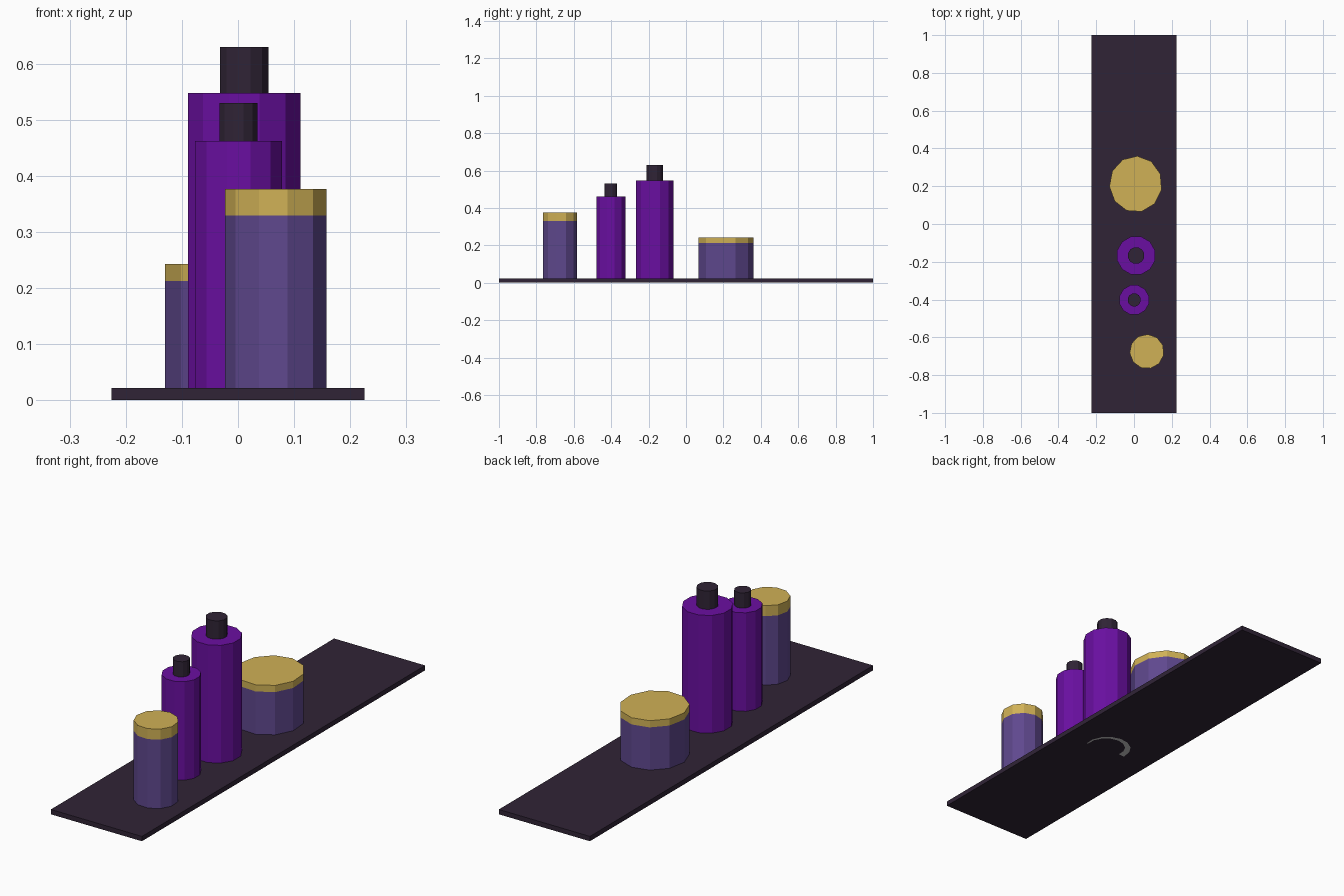
import bpy, bmesh, math

if "Cube" in bpy.data.objects:
    bpy.data.objects.remove(bpy.data.objects["Cube"])


def material(name, rgb):
    """Flat colour from 0-255 sRGB values."""
    lin = [((c / 255 + 0.055) / 1.055) ** 2.4 if c > 10 else c / 255 / 12.92 for c in rgb]
    m = bpy.data.materials.new(name)
    m.diffuse_color = (*lin, 1)
    m.use_nodes = True
    m.node_tree.nodes["Principled BSDF"].inputs["Base Color"].default_value = m.diffuse_color
    return m


DARK = material("dark plum", (48, 36, 54))
PURPLE = material("bright purple", (106, 15, 161))
VIOLET = material("dusty violet", (95, 72, 142))
GOLD = material("gold", (208, 177, 86))
GREY = material("light grey", (204, 204, 204))


def finish(name, bm, mat):
    bmesh.ops.recalc_face_normals(bm, faces=bm.faces)
    me = bpy.data.meshes.new(name)
    bm.to_mesh(me)
    bm.free()
    me.materials.append(mat)
    ob = bpy.data.objects.new(name, me)
    bpy.context.collection.objects.link(ob)
    return ob


def prism(name, centre, radii, z0, z1, sides, start, mat):
    """Flat-sided upright cylinder; start is the first corner angle in degrees."""
    bm = bmesh.new()
    ring = []
    for i in range(sides):
        a = math.radians(start) + math.tau * i / sides
        ring.append(bm.verts.new((centre[0] + radii[0] * math.cos(a),
                                  centre[1] + radii[1] * math.sin(a), z0)))
    base = bm.faces.new(ring)
    ext = bmesh.ops.extrude_face_region(bm, geom=[base], use_keep_orig=True)
    for v in ext["geom"]:
        if isinstance(v, bmesh.types.BMVert):
            v.co.z = z1
    return finish(name, bm, mat)


SHELF_TOP = 0.022

# Shelf board
bm = bmesh.new()
bmesh.ops.create_cube(bm, size=1)
for v in bm.verts:
    v.co = (v.co.x * 0.45, v.co.y * 2, 0.0005 if v.co.z < 0 else SHELF_TOP)
finish("shelf_board", bm, DARK)

# Bottles with narrow caps
for name, c, r, top, cap_r, cap_top in (
        ("tall_bottle", (0.011, -0.167), 0.104, 0.548, 0.0445, 0.63),
        ("short_bottle", (0.001, -0.402), 0.0805, 0.462, 0.035, 0.53)):
    prism(name + "_body", c, (r, r), SHELF_TOP - 0.005, top, 12, 15, PURPLE)
    prism(name + "_cap", c, (cap_r, cap_r), top - 0.005, cap_top, 12, 15, DARK)

# Jars with flush gold lids
for name, c, r, rim, top in (
        ("small_jar", (0.068, -0.675), (0.0913, 0.0913), 0.33, 0.377),
        ("wide_jar", (0.009, 0.211), (0.14, 0.149), 0.213, 0.243)):
    prism(name + "_body", c, r, SHELF_TOP - 0.005, rim, 11, -77, VIOLET)
    prism(name + "_lid", c, r, rim, top, 11, -77, GOLD)

# Thin grey crescent on the underside, below the tall bottle
bm = bmesh.new()
pairs = []
for i in range(9):
    a = math.radians(-15 + 25 * i)
    pairs.append([bm.verts.new((0.011 + r * math.cos(a), -0.167 + r * math.sin(a), 0))
                  for r in (0.101, 0.095 - 0.003 * i)])
for p, q in zip(pairs, pairs[1:]):
    bm.faces.new((p[0], p[1], q[1], q[0]))
ob = finish("underside_crescent", bm, GREY)
if ob.data.polygons[0].normal.z > 0:
    ob.data.flip_normals()
